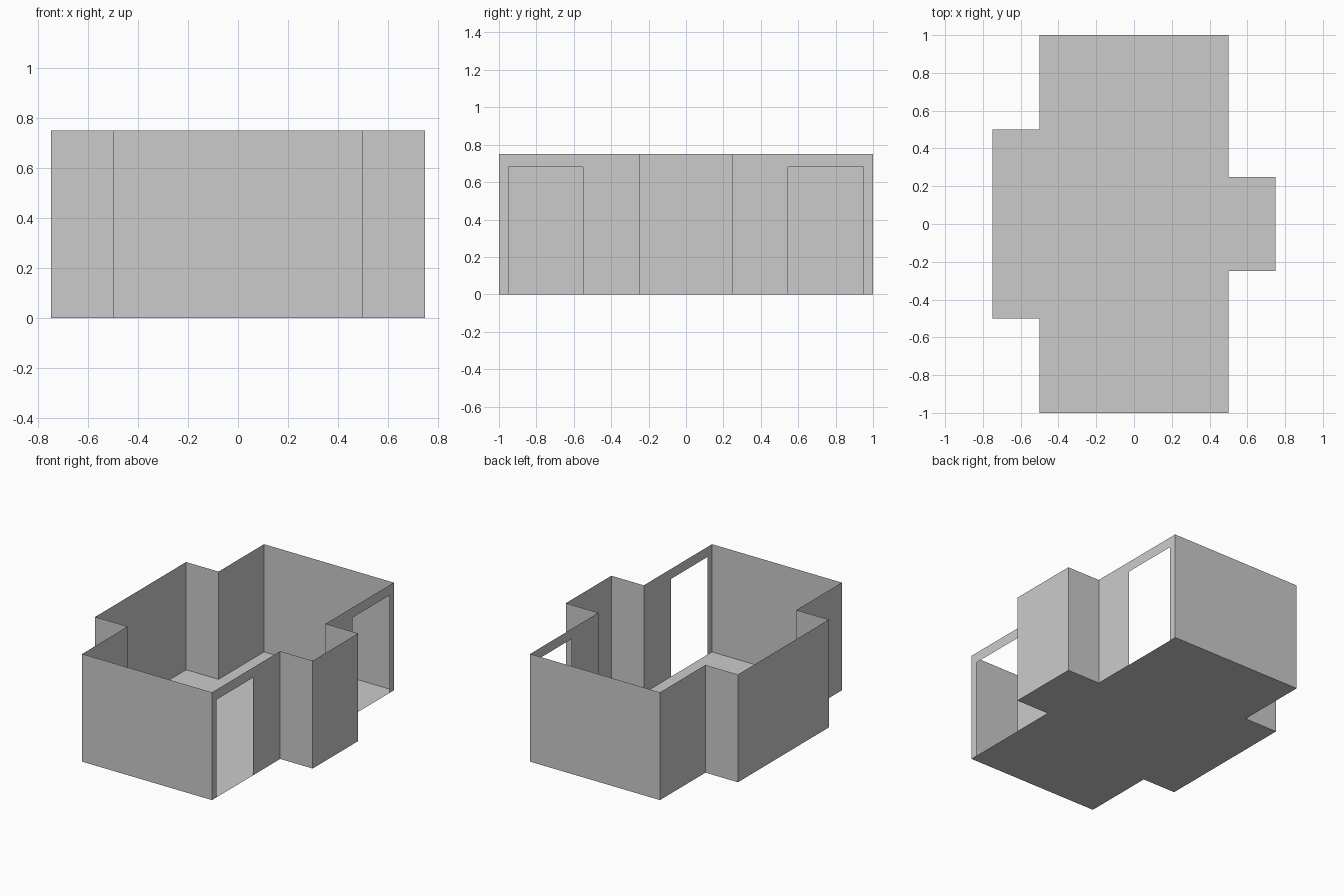
import bpy, bmesh

if "Cube" in bpy.data.objects:
    bpy.data.objects.remove(bpy.data.objects["Cube"])

HEIGHT = 0.75
DOOR_TOP = 0.68

# Floor plan, counter-clockwise from the front left corner
PLAN = [(-0.5, -1), (0.5, -1), (0.5, -0.25), (0.75, -0.25), (0.75, 0.25), (0.5, 0.25),
        (0.5, 1), (-0.5, 1), (-0.5, 0.5), (-0.75, 0.5), (-0.75, -0.5), (-0.5, -0.5)]

# Doorways: index of the wall -> y range of the opening
DOORS = {1: (-0.95, -0.55), 5: (0.545, 0.95)}


def make_object(name, faces):
    bm = bmesh.new()
    for points in faces:
        bm.faces.new([bm.verts.new(p) for p in points])
    bmesh.ops.remove_doubles(bm, verts=bm.verts, dist=1e-5)
    mesh = bpy.data.meshes.new(name)
    bm.to_mesh(mesh)
    bm.free()
    obj = bpy.data.objects.new(name, mesh)
    bpy.context.collection.objects.link(obj)


def wall(i):
    """One wall sheet, with a notch in its lower edge where there is a doorway."""
    (ax, ay), (bx, by) = PLAN[i], PLAN[(i + 1) % len(PLAN)]
    points = [(ax, ay, 0)]
    if i in DOORS:
        y0, y1 = DOORS[i]
        points += [(ax, y0, 0), (ax, y0, DOOR_TOP), (ax, y1, DOOR_TOP), (ax, y1, 0)]
    return points + [(bx, by, 0), (bx, by, HEIGHT), (ax, ay, HEIGHT)]


# Floor sheet, facing down like the outside of the shell
make_object("floor", [[(x, y, 0) for x, y in reversed(PLAN)]])

# Open-topped walls with two doorways on the right side
make_object("walls", [wall(i) for i in range(len(PLAN))])
